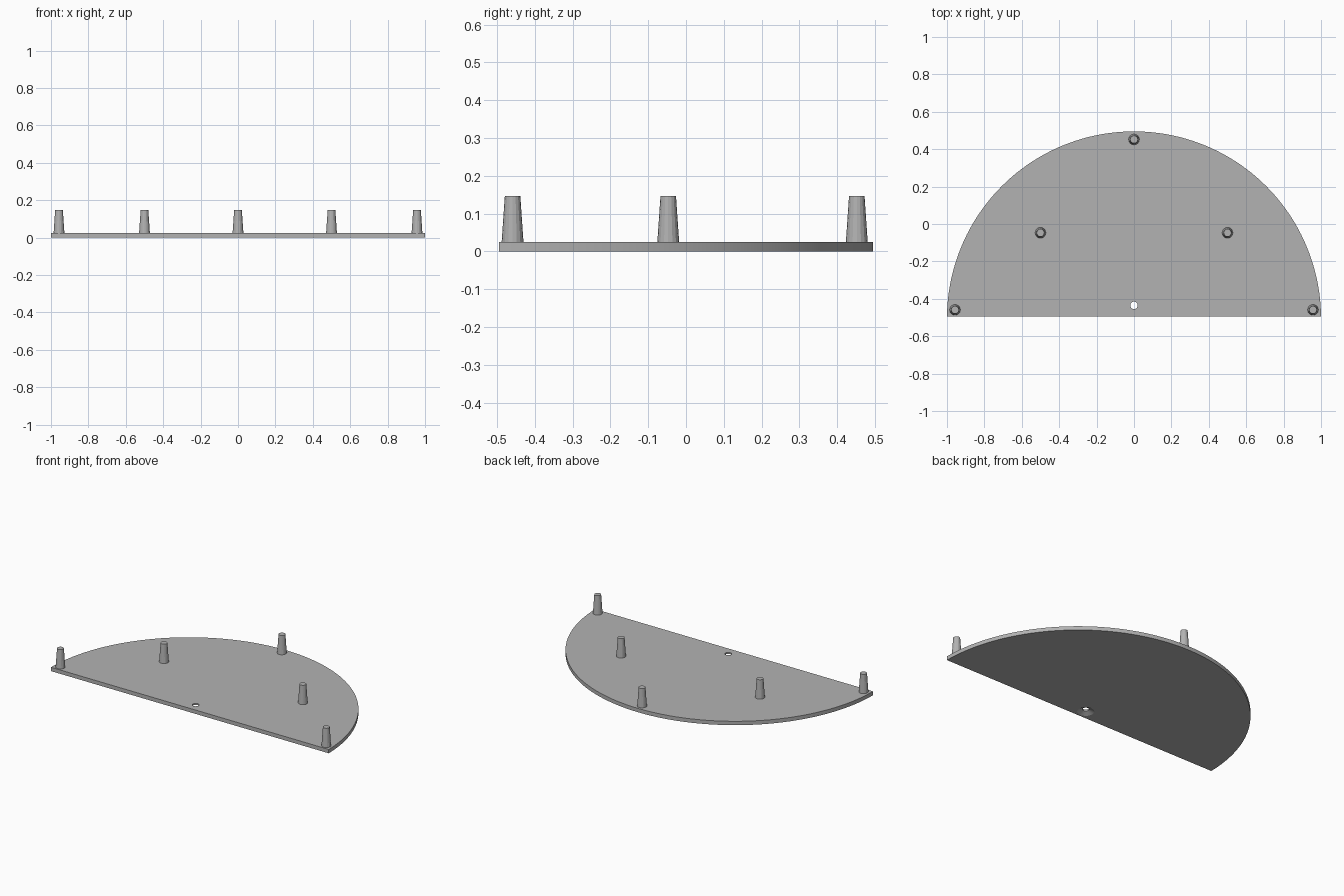
import bpy, bmesh, math

default = bpy.data.objects.get("Cube")
if default:
    bpy.data.objects.remove(default, do_unlink=True)

RADIUS, THICK, HEIGHT = 1.0, 0.025, 0.147
FRONT = -0.495
CENTRE_Y = -FRONT - RADIUS

# Single flat grey
grey = bpy.data.materials.new("plain_grey")
grey.use_nodes = True
colour = (0.45, 0.45, 0.45, 1)
grey.diffuse_color = colour
grey.node_tree.nodes["Principled BSDF"].inputs["Base Color"].default_value = colour


def make_object(name, bm):
    bmesh.ops.recalc_face_normals(bm, faces=bm.faces)
    mesh = bpy.data.meshes.new(name)
    bm.to_mesh(mesh)
    bm.free()
    mesh.materials.append(grey)
    obj = bpy.data.objects.new(name, mesh)
    bpy.context.collection.objects.link(obj)
    return obj


def lathe(name, profile, x, y, sides):
    """Closed solid of revolution from (radius, height) pairs."""
    bm = bmesh.new()
    rings = []
    for r, z in profile:
        angles = [math.tau * i / sides for i in range(sides)]
        rings.append([bm.verts.new((x + r * math.cos(a), y + r * math.sin(a), z))
                      for a in angles])
    for low, high in zip(rings, rings[1:]):
        for i in range(sides):
            j = (i + 1) % sides
            bm.faces.new((low[i], low[j], high[j], high[i]))
    bm.faces.new(rings[0])
    bm.faces.new(rings[-1])
    return make_object(name, bm)


# Half-disc plate, with the straight edge just in front of the arc centre
bm = bmesh.new()
start = math.asin((FRONT - CENTRE_Y) / RADIUS)
steps = 96
outline = []
for i in range(steps + 1):
    a = start + (math.pi - 2 * start) * i / steps
    outline.append(bm.verts.new((RADIUS * math.cos(a), CENTRE_Y + RADIUS * math.sin(a), 0)))
base = bm.faces.new(outline)
top = bmesh.ops.extrude_face_region(bm, geom=[base])["geom"]
bmesh.ops.translate(bm, vec=(0, 0, THICK),
                    verts=[v for v in top if isinstance(v, bmesh.types.BMVert)])
plate = make_object("half_round_plate", bm)

# Countersunk screw hole, wide on the underside
cutter = lathe("screw_hole_cutter",
               [(0.051, -0.001), (0.05, 0), (0.02, 0.015), (0.02, THICK + 0.01)],
               0, -0.435, 32)
cutter.hide_render = True
cut = plate.modifiers.new("screw_hole", 'BOOLEAN')
cut.object = cutter
cut.solver = 'EXACT'
bpy.context.view_layer.objects.active = plate
plate.select_set(True)
bpy.ops.object.modifier_apply(modifier=cut.name)
bpy.data.objects.remove(cutter, do_unlink=True)
bpy.ops.object.shade_smooth_by_angle(angle=math.radians(25))

# Tapered pegs
pegs = {"back_peg": (0, 0.452)}
for side, s in (("left", 1), ("right", -1)):
    pegs[side + "_middle_peg"] = (0.5 * s, -0.047)
    pegs[side + "_front_peg"] = (0.957 * s, -0.459)
for name, (x, y) in pegs.items():
    lathe(name, [(0.029, THICK - 0.002), (0.0205, HEIGHT)], x, y, 16)
